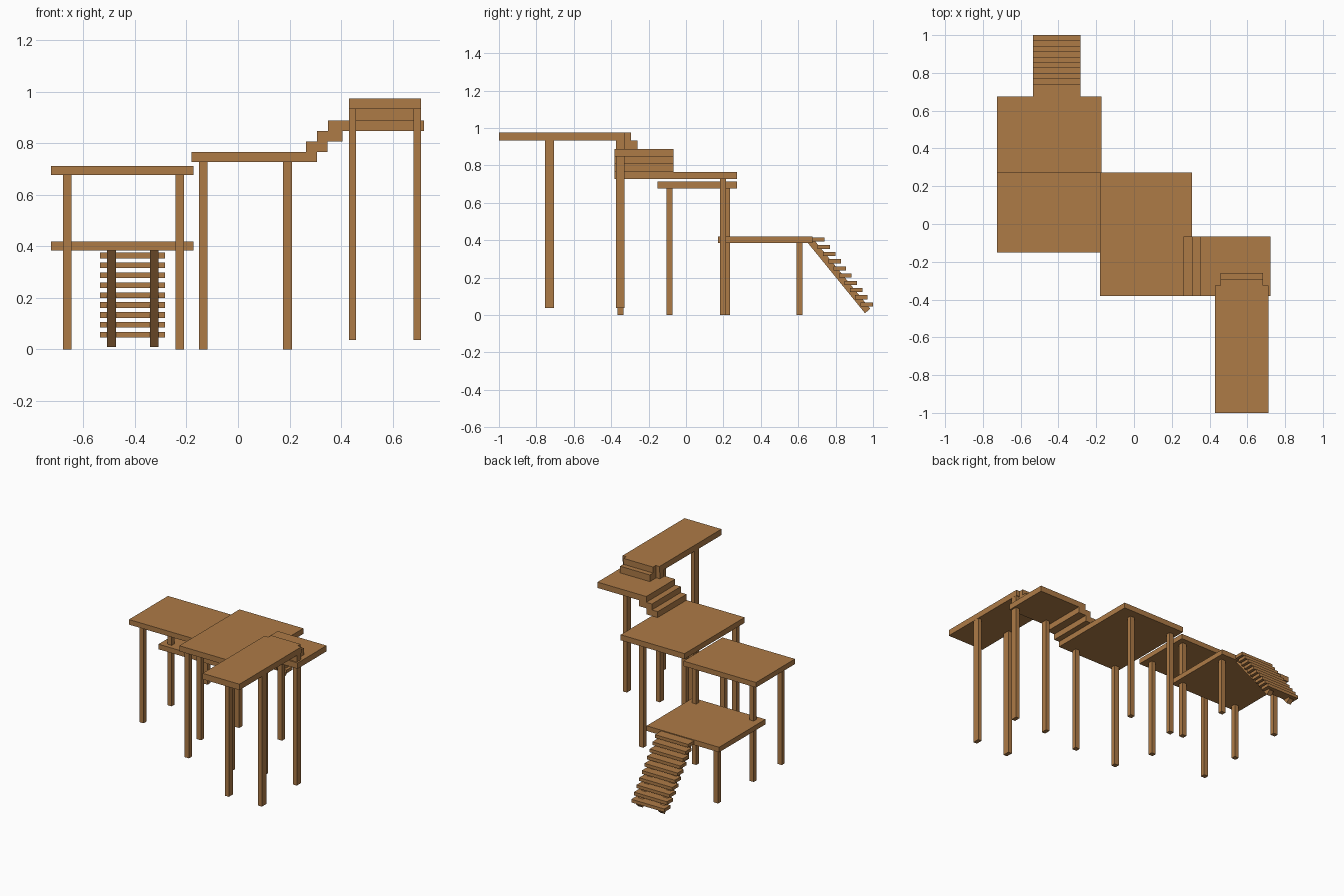
import bpy, bmesh

if "Cube" in bpy.data.objects:
    bpy.data.objects.remove(bpy.data.objects["Cube"])

wood = bpy.data.materials.new("brown wood")
wood.diffuse_color = (0.42, 0.197, 0.062, 1)
wood.use_nodes = True
wood.node_tree.nodes["Principled BSDF"].inputs["Base Color"].default_value = wood.diffuse_color


def prism(name, outline, place, depth):
    """Extrude a 2D outline; place maps (u, v, w) to a 3D point."""
    bm = bmesh.new()
    lo = [bm.verts.new(place(u, v, depth[0])) for u, v in outline]
    hi = [bm.verts.new(place(u, v, depth[1])) for u, v in outline]
    bm.faces.new(lo)
    bm.faces.new(hi)
    n = len(outline)
    for i in range(n):
        j = (i + 1) % n
        bm.faces.new((lo[i], lo[j], hi[j], hi[i]))
    bmesh.ops.recalc_face_normals(bm, faces=bm.faces)
    me = bpy.data.meshes.new(name)
    bm.to_mesh(me)
    bm.free()
    me.materials.append(wood)
    ob = bpy.data.objects.new(name, me)
    bpy.context.collection.objects.link(ob)
    return ob


def flat(x, y, z):
    return (x, y, z)


def box(name, x, y, z):
    return prism(name, [(x[0], y[0]), (x[1], y[0]), (x[1], y[1]), (x[0], y[1])], flat, z)


# Decks
box("lower_deck", (-0.725, -0.172), (0.17, 0.675), (0.385, 0.42))
box("upper_deck", (-0.725, -0.172), (-0.152, 0.273), (0.678, 0.713))
box("middle_deck", (-0.18, 0.307), (-0.382, 0.273), (0.728, 0.766))
box("corner_landing", (0.35, 0.722), (-0.382, -0.067), (0.848, 0.888))

# Highest deck, its two back corners notched
prism("highest_deck",
      [(0.43, -1), (0.711, -1), (0.711, -0.325), (0.684, -0.325),
       (0.684, -0.295), (0.458, -0.295), (0.458, -0.325), (0.43, -0.325)],
      flat, (0.934, 0.975))

# Steps between middle deck, landing and highest deck
box("side_step_low", (0.263, 0.347), (-0.382, -0.067), (0.766, 0.807))
box("side_step_high", (0.307, 0.406), (-0.382, -0.067), (0.807, 0.848))
box("highest_deck_step", (0.458, 0.684), (-0.37, -0.26), (0.888, 0.934))

# Posts of the lower and upper decks; the middle pair carries both
for x in ((-0.68, -0.647), (-0.242, -0.209)):
    box("back_post", x, (0.592, 0.622), (0, 0.385))
    box("shared_post", x, (0.202, 0.234), (0, 0.678))
    box("upper_deck_post", x, (-0.104, -0.072), (0, 0.678))

# Posts of the middle deck
for x in ((-0.152, -0.118), (0.175, 0.209)):
    for y in ((-0.366, -0.333), (0.182, 0.215)):
        box("middle_deck_post", x, y, (0, 0.728))

# Posts of the highest deck; the back pair runs through the landing
for x in ((0.43, 0.458), (0.682, 0.71)):
    for y in ((-0.754, -0.706), (-0.374, -0.33)):
        box("highest_deck_post", x, y, (0.037, 0.934))

# Back stair: ten treads on two sloping stringers
for i in range(10):
    y, z = 1.0 - 0.0287 * i, 0.046 + 0.0385 * i
    box("stair_tread", (-0.535, -0.283), (y - 0.067, y), (z, z + 0.022))
for x in ((-0.508, -0.474), (-0.342, -0.308)):
    prism("stair_stringer",
          [(0.652, 0.385), (0.957, 0.01), (0.985, 0.034), (0.68, 0.408)],
          lambda y, z, x: (x, y, z), x)
